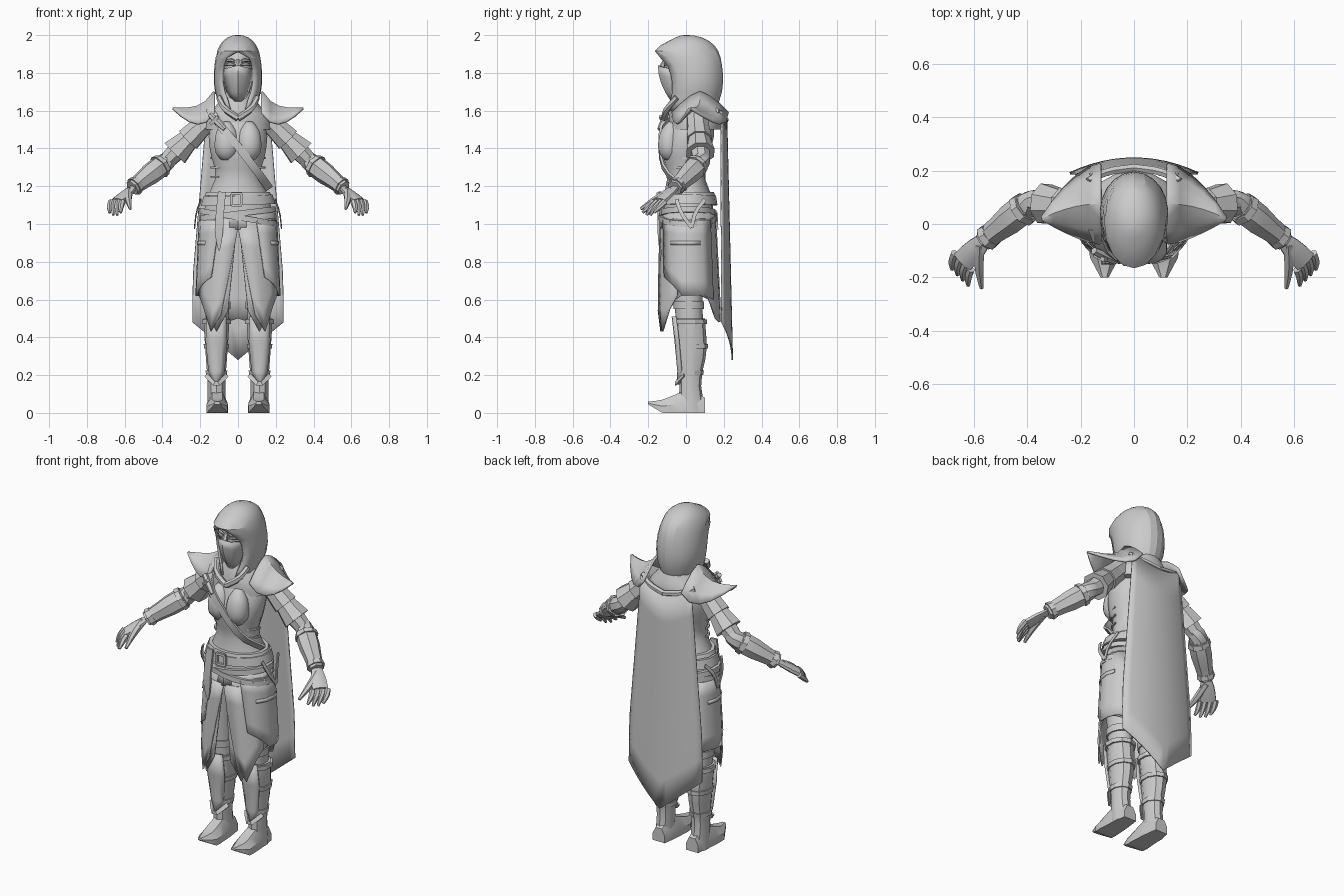
import bpy, bmesh
from math import sin, cos, pi, asin, sqrt, radians
from mathutils import Vector

cube = bpy.data.objects.get("Cube")
if cube:
    bpy.data.objects.remove(cube)

grey = bpy.data.materials.new("plain grey")
grey.use_nodes = True
grey.diffuse_color = (.6, .6, .6, 1)
grey.node_tree.nodes["Principled BSDF"].inputs["Base Color"].default_value = grey.diffuse_color

RIGHT, FRONT, UP = Vector((1, 0, 0)), Vector((0, -1, 0)), Vector((0, 0, 1))


def spread(count, start=0, end=1):
    """Evenly spaced values from start to end."""
    return [start + (end - start) * i / (count - 1) for i in range(count)]


def blend(t, values):
    """Smooth curve through evenly spaced numbers or points."""
    last = len(values) - 1
    i = max(0, min(int(t * last), last - 1))
    f = t * last - i
    a, b, c, d = (values[max(0, min(k, last))] for k in range(i - 1, i + 3))
    return b + ((c - a) * f + (a * 2 - b * 5 + c * 4 - d) * f ** 2 + (b * 3 - a - c * 3 + d) * f ** 3) / 2


def skin(name, rows, closed=False, pair=False, thickness=0, angle=32):
    """Join rows of points into a surface; closed rows are tubes with end caps."""
    bm = bmesh.new()
    rows = [[bm.verts.new(point) for point in row] for row in rows]
    count = len(rows[0])
    for row, following in zip(rows, rows[1:]):
        for i in range(count if closed else count - 1):
            j = (i + 1) % count
            bm.faces.new((row[i], row[j], following[j], following[i]))
    if closed:
        bm.faces.new(rows[0])
        bm.faces.new(rows[-1])
    bmesh.ops.remove_doubles(bm, verts=bm.verts, dist=.0005)
    bmesh.ops.recalc_face_normals(bm, faces=bm.faces)
    mesh = bpy.data.meshes.new(name)
    bm.to_mesh(mesh)
    bm.free()
    mesh.materials.append(grey)
    part = bpy.data.objects.new(name, mesh)
    bpy.context.collection.objects.link(part)
    bpy.ops.object.select_all(action='DESELECT')
    part.select_set(True)
    bpy.context.view_layer.objects.active = part
    bpy.ops.object.shade_smooth_by_angle(angle=radians(angle))
    if thickness:
        solid = part.modifiers.new("thickness", 'SOLIDIFY')
        solid.thickness = thickness
        solid.offset = 0
    if pair:
        part.modifiers.new("mirror", 'MIRROR')


class Form:
    """Upright body volume: half width and reach to front and back, from bottom to top."""

    def __init__(self, bottom, top, width, front, back, x=0):
        self.bottom, self.top, self.x = bottom, top, x
        self.width, self.front, self.back = width, front, back

    def ring(self, z, gap, tilt, sides):
        t = (z - self.bottom) / (self.top - self.bottom)
        width, front, back = (blend(t, values) + gap for values in (self.width, self.front, self.back))
        turns = [2 * pi * i / sides for i in range(sides)]
        return [(self.x + width * sin(a), (back - front) / 2 - (back + front) / 2 * cos(a),
                 z + tilt * width * sin(a)) for a in turns]

    def build(self, name, steps=8, sides=14, **options):
        rows = [self.ring(z, 0, 0, sides) for z in spread(steps, self.bottom, self.top)]
        skin(name, rows, closed=True, **options)

    def hoop(self, name, z, height, gap=.015, tilt=0, sides=14, **options):
        rows = [self.ring(level, gap, tilt, sides) for level in (z, z + height)]
        skin(name, rows, closed=True, **options)


def tube(name, path, sizes, flat=1, sides=8, up=UP, steps=6, **options):
    """Sweep a rounded or four-sided section along a smooth path."""
    path = [Vector(point) for point in path]
    points = [blend(t, path) for t in spread(steps)]
    rows = []
    for k, point in enumerate(points):
        along = points[min(k + 1, steps - 1)] - points[max(k - 1, 0)]
        across = along.cross(up).normalized()
        over = across.cross(along).normalized()
        size = blend(k / (steps - 1), sizes)
        turns = [2 * pi * (i + .5) / sides for i in range(sides)]
        rows.append([point + across * size * cos(a) + over * size * flat * sin(a) for a in turns])
    skin(name, rows, closed=True, **options)


def strap(name, path, size, flat=.3, up=FRONT, **options):
    tube(name, path, (size, size), flat=flat, sides=4, up=up, **options)


# Torso, bust and bodice lacing
torso = Form(1, 1.64, width=(.19, .17, .12, .15, .15, .06),
             front=(.12, .12, .1, .13, .1, .05), back=(.14, .14, .1, .13, .15, .1))
torso.build("torso", steps=12, sides=18)
tube("bust", [(.06, -.085, 1.34), (.06, -.09, 1.43), (.06, -.075, 1.54)], (.03, .06, .066, .055, .02),
     flat=.9, sides=12, up=FRONT, steps=9, pair=True, angle=60)
for z in spread(4, 1.25, 1.4):
    strap("bodice_lace", [(.1, -.06, z), (.13, -.03, z), (.14, .01, z)], .007, flat=1, up=UP, pair=True)

# Cowl around the neck
Form(1.5, 1.7, width=(.18, .17, .11, .08), front=(.09, .09, .08, .06),
     back=(.19, .2, .18, .15)).build("cowl", sides=16)
tube("cowl_fold", [(.1, -.05, 1.67), (.07, -.1, 1.61), (0, -.115, 1.56)], (.016, .018), sides=6, pair=True)

# Hood: rings part at the face and close above the brim
rows = []
for k in spread(13):
    t = sin(k * pi / 2)
    width = .12 * sqrt(1 - t ** 6) * blend(t, (.75, 1, 1, 1)) + .001
    crown = sqrt(1 - t ** 12)
    front = blend(t, (.1, .1, .11, .13, .165, .08)) * crown
    back = blend(t, (.15, .18, .19, .185, .17, .14)) * crown
    opening = .08 * sqrt(max(0, 1 - (t / .78) ** 8)) * blend(t, (.5, 1, 1, 1))
    parting = asin(opening / width)
    rows.append([(width * sin(a), (back - front) / 2 - (back + front) / 2 * cos(a), 1.6 + .395 * t)
                 for a in spread(17, parting, 2 * pi - parting)])
skin("hood", rows, thickness=.012, angle=20)

# Head, pointed face mask, nose, brows and eyes
Form(1.64, 1.94, width=(.04, .08, .09, .06), front=(.05, .095, .105, .08),
     back=(.08, .14, .15, .1)).build("head", angle=60)
rows = []
for t in spread(5):
    width, edge, nose = .08 - .05 * t ** 2, .06 - .01 * t, .145 - .07 * t ** 2
    rows.append([(width * s, -edge - (nose - edge) * (1 - s ** 2), 1.82 - .17 * t + .02 * (1 - abs(s)) * (1 - t))
                 for s in spread(5, -1, 1)])
skin("face_mask", rows, thickness=.008)
tube("nose_bridge", [(0, -.11, 1.87), (0, -.13, 1.82)], (.01, .018), sides=6, up=FRONT)
for name, z, size in (("brow", 1.86, .01), ("eye", 1.84, .009)):
    tube(name, [(.015, -.112, z), (.04, -.108, z + .008), (.07, -.08, z)], (size / 2, size, size / 2),
         sides=6, pair=True)

# Pointed shoulder guards, arched front to back
rows = []
for t in spread(6):
    depth = .145 * (1 - t ** 1.6) + .004
    rows.append([(.125 + .22 * t, .075 - .055 * t ** 2 + depth * s,
                  1.61 + .09 * (1 - t) ** 4 - .11 * (1 - t ** 2) * abs(s) ** 1.4) for s in spread(7, -1, 1)])
skin("shoulder_guard", rows, thickness=.012, pair=True)

# Arms with layered sleeves, bracers and straps
shoulder, elbow = Vector((.15, .06, 1.56)), Vector((.38, .08, 1.33))
wrist, knuckles = Vector((.56, -.06, 1.19)), Vector((.64, -.14, 1.12))
tube("upper_arm", [shoulder, elbow], (.06, .06, .045), pair=True)
for name, start, end, flare in (("upper_sleeve", .2, .5, .07), ("lower_sleeve", .5, .8, .08)):
    tube(name, [shoulder.lerp(elbow, start), shoulder.lerp(elbow, end)], (.06, flare), steps=2, pair=True)
tube("elbow_joint", [elbow.lerp(shoulder, .2), elbow, elbow.lerp(wrist, .3)], (.04, .05, .05), pair=True)
tube("bracer", [elbow.lerp(wrist, .1), wrist], (.056, .06, .048, .042), sides=7, pair=True)
for t in (.12, .85):
    tube("bracer_strap", [elbow.lerp(wrist, t), elbow.lerp(wrist, t + .1)],
         (.064 - .02 * t, .068 - .02 * t), steps=2, pair=True)

# Hands
tube("palm", [wrist, knuckles], (.03, .044, .046), flat=.45, pair=True)
for t in spread(4):
    root = knuckles + Vector((.03, .03, 0)).lerp(Vector((-.03, -.03, 0)), t)
    bend = root + Vector((.01, -.03, -.03))
    tip = bend + Vector((0, -.03, -.03 - .015 * sin(pi * t)))
    tube("finger", [root, bend, tip], (.016, .015, .007), sides=6, pair=True)
tube("thumb", [wrist.lerp(knuckles, .2), (.58, -.16, 1.13), (.57, -.24, 1.08)], (.022, .019, .008),
     sides=6, pair=True)


def wrap(name, top, hem, start, spreading, end, gap, steps=6):
    """Half sheet around the hips; the front edge opens downwards and the hem follows a list."""
    rows = []
    for t in spread(steps):
        row = []
        for low, share in zip(hem, spread(len(hem))):
            z = top + (low - top) * t
            opening = start + spreading * t
            a = opening + (end - opening) * share
            out = gap + .05 * (1.06 - z)
            row.append(((.19 + out) * sin(a), .015 - (.14 + out) * cos(a), z))
        rows.append(row)
    skin(name, rows, thickness=.008, pair=True)


# Skirt layers with a front slit and jagged hems
wrap("skirt", 1.06, (.54, .43, .53, .6, .63, .64, .62, .6, .5, .48, .5), 0, .25, pi, 0)
wrap("front_flap", .98, (.52, .43, .55, .62), 0, .42, 1.2, .006)
wrap("side_flap", 1.02, (.72, .68, .62, .62, .62, .6), .5, .2, 2.4, .012)
wrap("hip_layer", 1.06, (.97, .98, 1, .98, .97), 0, 0, pi, .008, steps=2)
wrap("pocket_flap", .91, (.89, .89, .89, .89), .95, 0, 1.95, .016, steps=2)

# Belts, buckle, hanging strap and side slings
torso.hoop("upper_belt", 1.15, .02, gap=.02)
torso.hoop("waist_belt", 1.1, .05, gap=.024, tilt=.03, sides=18)
torso.hoop("hip_belt", 1.04, .03, gap=.02, tilt=.12, sides=18)
torso.hoop("low_belt", 1.02, .03, gap=.024, tilt=-.17, sides=18)
left, right, low, high = -.035, .02, 1.1, 1.16
for z in (low, high):
    strap("buckle_bar", [(left, -.15, z), (right, -.15, z)], .01, flat=1)
for x in (left, right):
    strap("buckle_side", [(x, -.15, low), (x, -.15, high)], .01, flat=1)
tube("hanging_strap", [(-.085, -.14, 1.17), (-.1, -.145, 1), (-.1, -.14, .86)], (.03, .03, .03, .005),
     flat=.3, sides=4, up=FRONT)
for y in (-.05, .1):
    strap("side_sling", [(.195, y, 1.13), (.22, y / 2, 1.06), (.23, .03, .98)], .014, up=RIGHT, pair=True)

# Strap across the chest with a small hilt
strap("chest_strap", [(-.15, -.02, 1.61), (-.1, -.12, 1.53), (0, -.14, 1.41), (.1, -.11, 1.28), (.165, 0, 1.19)],
      .03, steps=11)
tube("strap_hilt", [(-.15, -.1, 1.58), (-.07, -.14, 1.5)], (.014, .018, .012), sides=6)
strap("strap_catch", [(-.145, -.115, 1.53), (-.105, -.135, 1.57)], .012, flat=1)

# Cape with a pointed hem and a sagging top edge
rows = []
for t in spread(9):
    width = .165 + .075 * min(1, t * 1.25)
    rows.append([(width * s, .215 + .03 * t - (.03 + .025 * t) * s ** 2,
                  (1.54 + .06 * s ** 2) * (1 - t) + (.28 + .2 * abs(s)) * t) for s in spread(13, -1, 1)])
skin("cape", rows, thickness=.008)
tube("cape_collar", [(.17, .16, 1.6), (.1, .195, 1.57), (0, .21, 1.55)], (.016, .016), sides=6, pair=True)

# Legs, knee wraps, boots, cuffs and boot straps
leg = Form(.4, 1.03, width=(.06, .07, .09), front=(.05, .07, .09), back=(.09, .09, .12), x=.11)
leg.build("leg", pair=True)
leg.hoop("knee_wrap", .55, .04, gap=.008, pair=True)
boot = Form(0, .5, width=(.05, .05, .062, .072), front=(.04, .035, .05, .06), back=(.1, .08, .11, .1), x=.114)
boot.build("boot", sides=10, pair=True)
for name, z, gap in (("ankle_strap", .2, .007), ("calf_strap", .34, .007), ("boot_cuff", .47, .01)):
    boot.hoop(name, z, .025, gap=gap, sides=10, pair=True)
rows = [[(.114 + width * s, -front - .015 * (1 - s ** 2), z) for s in spread(5, -1, 1)]
        for width, front, z in ((.01, .03, .15), (.04, .025, .22), (.055, .04, .38), (.05, .055, .51))]
skin("shin_guard", rows, thickness=.012, pair=True)
strap("ankle_trim", [(.06, -.01, .2), (.114, -.06, .15), (.168, -.01, .2)], .016, pair=True)

# Feet with slightly raised toes
rows = []
for t in spread(9):
    width = blend(t, (.04, .05, .055, .055, .015))
    sole, instep = blend(t, (0, 0, 0, 0, .045)), blend(t, (.08, .12, .1, .07, .06))
    middle = (sole + instep) / 2
    outline = ((-1, sole), (1, sole), (1, middle), (.5, instep), (-.5, instep), (-1, middle))
    rows.append([(.11 + width * s, .1 - .3 * t, max(0, z)) for s, z in outline])
skin("foot", rows, closed=True, pair=True)
